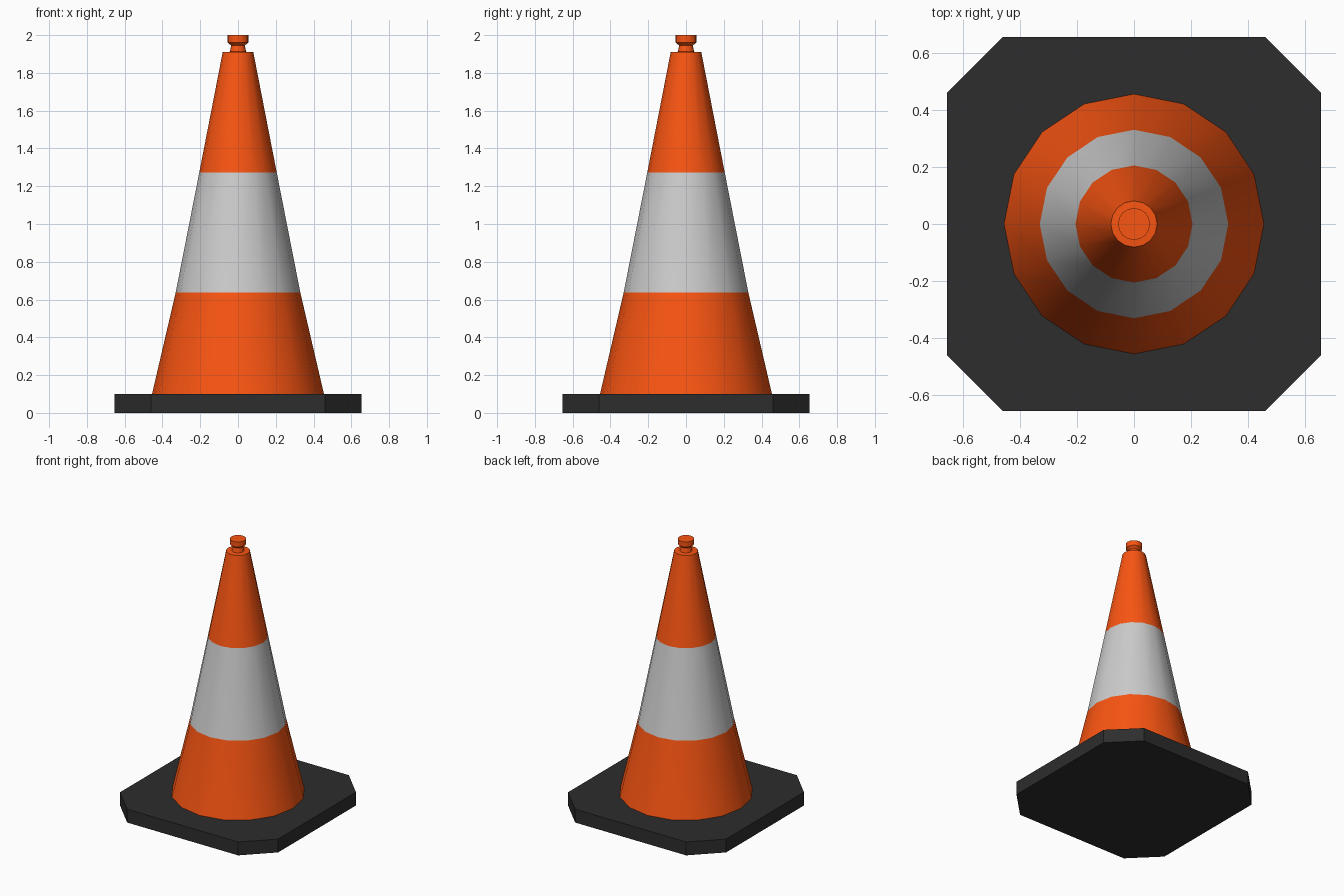
import bpy, bmesh
from math import cos, sin, pi, radians

if "Cube" in bpy.data.objects:
    bpy.data.objects.remove(bpy.data.objects["Cube"])


def material(name, rgb):
    m = bpy.data.materials.new(name)
    m.diffuse_color = (*rgb, 1)
    m.use_nodes = True
    m.node_tree.nodes["Principled BSDF"].inputs["Base Color"].default_value = m.diffuse_color
    return m


orange = material("orange", (0.95, 0.09, 0.006))
white = material("white", (0.8, 0.8, 0.8))
black = material("black", (0.026, 0.026, 0.026))


def make_object(name, bm, mats):
    bmesh.ops.recalc_face_normals(bm, faces=bm.faces)
    me = bpy.data.meshes.new(name)
    bm.to_mesh(me)
    bm.free()
    ob = bpy.data.objects.new(name, me)
    bpy.context.collection.objects.link(ob)
    for m in mats:
        me.materials.append(m)
    return ob


def lathe(name, profile, mats, bands, sides=16):
    """Revolve (radius, z) points; bands gives a material index per segment."""
    bm = bmesh.new()
    rings = [[bm.verts.new((r * cos(2 * pi * i / sides), r * sin(2 * pi * i / sides), z))
              for i in range(sides)] for r, z in profile]
    for lo, hi, band in zip(rings, rings[1:], bands):
        for i in range(sides):
            j = (i + 1) % sides
            bm.faces.new((lo[i], lo[j], hi[j], hi[i])).material_index = band
    bm.faces.new(rings[0])
    bm.faces.new(rings[-1])
    ob = make_object(name, bm, mats)
    bpy.ops.object.select_all(action='DESELECT')
    ob.select_set(True)
    bpy.context.view_layer.objects.active = ob
    bpy.ops.object.shade_smooth_by_angle(angle=radians(30))
    return ob


# Square base plate with cut corners
h, c = 0.655, 0.46
bm = bmesh.new()
outline = [(c, -h), (h, -c), (h, c), (c, h), (-c, h), (-h, c), (-h, -c), (-c, -h)]
bottom = bm.faces.new([bm.verts.new((x, y, 0)) for x, y in outline])
top = bmesh.ops.extrude_face_region(bm, geom=[bottom], use_keep_orig=True)
bmesh.ops.translate(bm, vec=(0, 0, 0.1),
                    verts=[v for v in top["geom"] if isinstance(v, bmesh.types.BMVert)])
make_object("base_plate", bm, [black])

# Striped cone body with the neck and knob on top
lathe("cone_body",
      [(0.455, 0.1), (0.33, 0.637), (0.205, 1.273), (0.081, 1.91),
       (0.043, 1.912), (0.036, 1.945), (0.056, 1.962), (0.056, 2.0)],
      [orange, white], [0, 1, 0, 0, 0, 0, 0])
